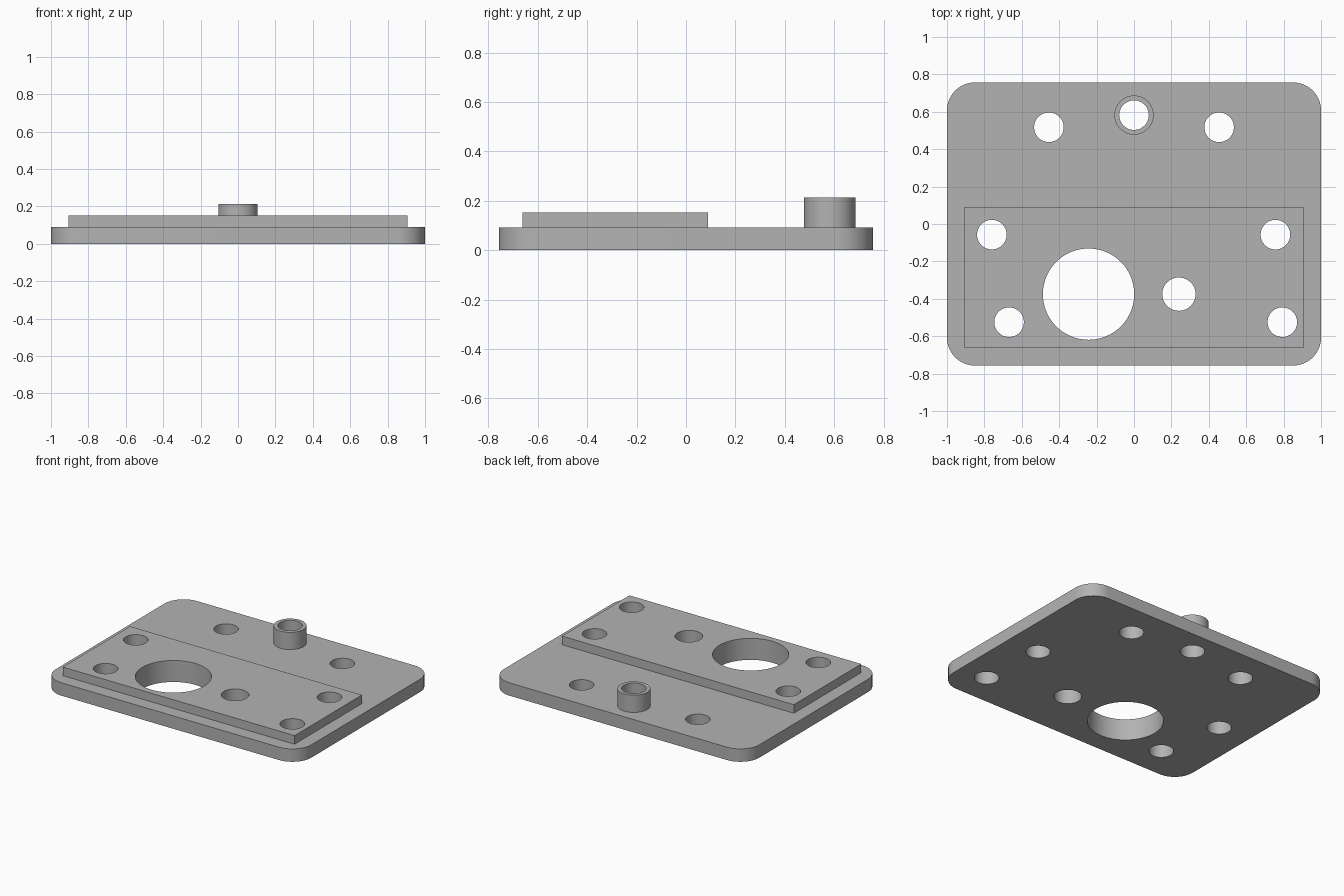
import bpy, bmesh, math

default_cube = bpy.data.objects.get("Cube")
if default_cube:
    bpy.data.objects.remove(default_cube, do_unlink=True)

PLATE_TOP, PAD_TOP, BOSS_TOP = 0.091, 0.152, 0.213

grey = bpy.data.materials.new("plain_grey")
grey.use_nodes = True
colour = (0.45, 0.45, 0.45, 1)
grey.diffuse_color = colour
grey.node_tree.nodes["Principled BSDF"].inputs["Base Color"].default_value = colour


def circle(x, y, r, n=64):
    return [(x + r * math.cos(math.tau * i / n), y + r * math.sin(math.tau * i / n))
            for i in range(n)]


def rounded_rect(hx, hy, r, steps=16):
    points = []
    for quarter, (sx, sy) in enumerate([(1, 1), (-1, 1), (-1, -1), (1, -1)]):
        for i in range(steps + 1):
            a = (quarter + i / steps) * math.pi / 2
            points.append((sx * (hx - r) + r * math.cos(a), sy * (hy - r) + r * math.sin(a)))
    return points


def prism(name, outlines, z0, z1):
    """Extrude each closed outline from z0 up to z1."""
    bm = bmesh.new()
    for outline in outlines:
        face = bm.faces.new([bm.verts.new((x, y, z0)) for x, y in outline])
        side = bmesh.ops.extrude_face_region(bm, geom=[face])
        top = [v for v in side["geom"] if isinstance(v, bmesh.types.BMVert)]
        bmesh.ops.translate(bm, vec=(0, 0, z1 - z0), verts=top)
    bmesh.ops.recalc_face_normals(bm, faces=bm.faces)
    mesh = bpy.data.meshes.new(name)
    bm.to_mesh(mesh)
    bm.free()
    mesh.materials.append(grey)
    obj = bpy.data.objects.new(name, mesh)
    bpy.context.collection.objects.link(obj)
    return obj


# Rounded base plate, the solid everything joins
plate = prism("mounting_plate", [rounded_rect(1, 0.757, 0.15)], 0, PLATE_TOP)

# Raised pad and pin boss, sunk slightly into the plate for a clean union
pad = prism("raised_pad", [[(-0.907, -0.663), (0.907, -0.663), (0.907, 0.09), (-0.907, 0.09)]],
            PLATE_TOP / 2, PAD_TOP)
boss = prism("pin_boss", [circle(0, 0.582, 0.105)], PLATE_TOP / 2, BOSS_TOP)

# Through holes: screws, boss bore, pilot hole and large opening
screws = [(-0.455, 0.517), (0.455, 0.517), (0, 0.582), (-0.76, -0.057),
          (0.756, -0.057), (-0.668, -0.525), (0.793, -0.525)]
outlines = [circle(x, y, 0.079) for x, y in screws]
outlines += [circle(0.24, -0.375, 0.089), circle(-0.243, -0.375, 0.244, 96)]
holes = prism("hole_cutters", outlines, -0.1, BOSS_TOP + 0.1)

for helper, operation in ((pad, "UNION"), (boss, "UNION"), (holes, "DIFFERENCE")):
    helper.hide_render = True
    mod = plate.modifiers.new(helper.name, "BOOLEAN")
    mod.object, mod.operation, mod.solver = helper, operation, "EXACT"

# Bake the booleans and remove the helpers
bpy.context.view_layer.update()
result = bpy.data.meshes.new_from_object(plate.evaluated_get(bpy.context.evaluated_depsgraph_get()))
plate.modifiers.clear()
plate.data = result
for helper in (pad, boss, holes):
    bpy.data.objects.remove(helper, do_unlink=True)

# Smooth round walls with sharp rims
bpy.ops.object.select_all(action="DESELECT")
plate.select_set(True)
bpy.context.view_layer.objects.active = plate
bpy.ops.object.shade_smooth_by_angle(angle=math.radians(30))
